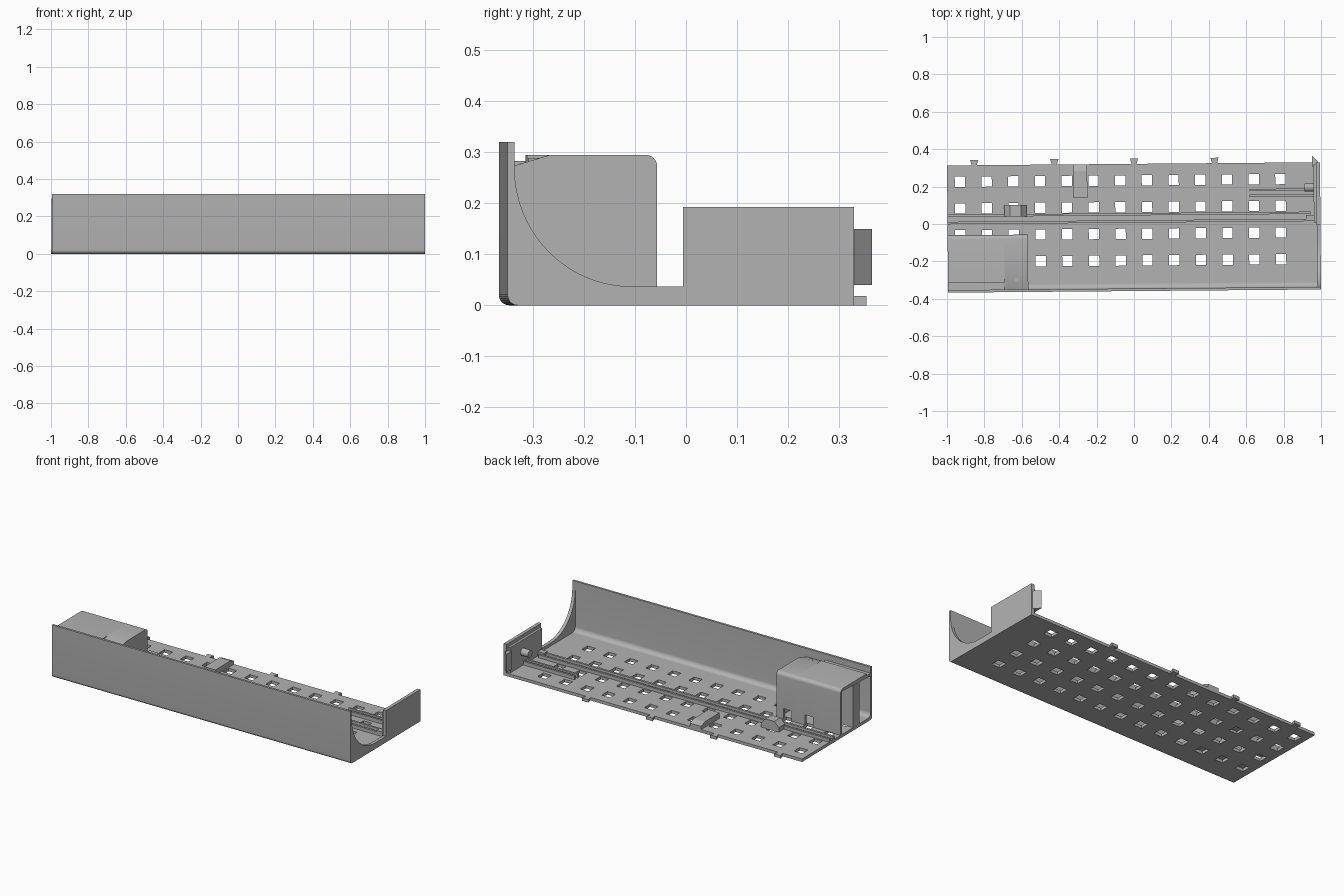
import bpy, bmesh, math
from mathutils import Matrix, Vector

cube = bpy.data.objects.get("Cube")
if cube:
    bpy.data.objects.remove(cube, do_unlink=True)

# Single grey plastic
GREY = (0.45, 0.45, 0.45, 1)
plastic = bpy.data.materials.new("grey_plastic")
plastic.use_nodes = True
plastic.diffuse_color = GREY
plastic.node_tree.nodes["Principled BSDF"].inputs["Base Color"].default_value = GREY

SKEW = Matrix.Rotation(0.0085, 4, 'Z')   # the whole tray sits slightly turned
END = 0.997                              # half length
FLOOR = 0.018                            # floor thickness
FRONT, BACK, INNER = -0.3585, 0.3215, -0.345


def finish(name, bm):
    bmesh.ops.recalc_face_normals(bm, faces=bm.faces)
    bm.transform(SKEW)
    mesh = bpy.data.meshes.new(name)
    bm.to_mesh(mesh)
    bm.free()
    mesh.materials.append(plastic)
    obj = bpy.data.objects.new(name, mesh)
    bpy.context.collection.objects.link(obj)
    return obj


def extrude(name, points, start, end, axis='X'):
    """Extrude a closed profile: (y, z) along X or (x, y) along Z."""
    bm = bmesh.new()
    place = (lambda a, b: (start, a, b)) if axis == 'X' else (lambda a, b: (a, b, start))
    face = bm.faces.new([bm.verts.new(place(a, b)) for a, b in points])
    grown = bmesh.ops.extrude_face_region(bm, geom=[face])["geom"]
    step = Vector((end - start, 0, 0)) if axis == 'X' else Vector((0, 0, end - start))
    bmesh.ops.translate(bm, vec=step, verts=[v for v in grown if isinstance(v, bmesh.types.BMVert)])
    return finish(name, bm)


def box(name, x0, x1, y0, y1, z0, z1):
    return extrude(name, [(y0, z0), (y1, z0), (y1, z1), (y0, z1)], x0, x1)


def arc(cy, cz, ry, rz, a0, a1, steps=8):
    angles = [math.radians(a0 + (a1 - a0) * i / steps) for i in range(steps + 1)]
    return [(cy + ry * math.cos(a), cz + rz * math.sin(a)) for a in angles]


def smooth(obj):
    bpy.ops.object.select_all(action='DESELECT')
    obj.select_set(True)
    bpy.context.view_layer.objects.active = obj
    bpy.ops.object.shade_smooth_by_angle(angle=math.radians(30))


# Perforated floor: a grid of cells with the hole cells left out
HOLE, PITCH = 0.0275, 0.1428
columns = [-0.072 + PITCH * i for i in range(-6, 7)]
rows = [-0.195 + PITCH * i for i in range(4)]


def cuts(first, centres, last):
    return [first] + [c + s for c in centres for s in (-HOLE, HOLE)] + [last]


xs, ys = cuts(-END, columns, END), cuts(FRONT + 0.04, rows, BACK)
bm = bmesh.new()
grid = [[bm.verts.new((x, y, 0)) for y in ys] for x in xs]
for i in range(len(xs) - 1):
    for j in range(len(ys) - 1):
        if not (i % 2 and j % 2):
            bm.faces.new((grid[i][j], grid[i + 1][j], grid[i + 1][j + 1], grid[i][j + 1]))
grown = bmesh.ops.extrude_face_region(bm, geom=bm.faces[:])["geom"]
bmesh.ops.translate(bm, vec=(0, 0, FLOOR), verts=[v for v in grown if isinstance(v, bmesh.types.BMVert)])
finish("perforated_floor", bm)

# Front wall with rounded foot and inner fillet
wall = [(FRONT + 0.04, 0)] + arc(FRONT + 0.02, 0.02, 0.02, 0.02, 270, 180)
wall += [(FRONT, 0.32), (INNER, 0.32)]
wall += arc(FRONT + 0.04, FLOOR + 0.027, 0.0265, 0.027, 180, 270)
smooth(extrude("front_wall", wall, -END, END))

# End plate with the curved cut-away and raised block
plate = [(FRONT + 0.02, 0), (FRONT + 0.006, 0.01), (INNER, 0.27)]
plate += arc(-0.115, 0.27, 0.23, 0.233, 180, 270, 20)[1:]
plate += [(-0.014, 0.037), (-0.014, 0.193), (BACK, 0.193), (BACK, 0)]
smooth(extrude("end_plate", plate, 0.977, END))
box("end_inner_panel", 0.962, 0.977, 0.0, BACK - 0.012, FLOOR, 0.172)

# Latch hook on the back of the end plate
extrude("latch_hook", [(0.955, 0.30), (0.955, 0.357), (0.988, BACK), (0.988, 0.30)], 0.04, 0.15, 'Z')

# Round peg on the inner side of the end plate
bm = bmesh.new()
bmesh.ops.create_cone(bm, cap_ends=True, segments=24, radius1=0.022, radius2=0.022, depth=0.05,
                      matrix=Matrix.Translation((0.938, 0.187, 0.1)) @ Matrix.Rotation(math.pi / 2, 4, 'Y'))
smooth(finish("end_peg", bm))

# Compartment: open at the outer end, closed at the inner end
BX0, BX1, BX2 = -END, -0.695, -0.568
SIDE = -0.052
corner = arc(SIDE - 0.022, 0.273, 0.022, 0.022, 90, 0)
inside = [(SIDE - 0.016, FLOOR), (SIDE - 0.016, 0.279), (INNER, 0.267)]
ledge = [(INNER, 0.283), (-0.306, 0.283), (-0.306, 0.295)]
shell = extrude("compartment_shell", ledge + corner + [(SIDE, FLOOR)] + inside, BX0, BX1)
slope = [(INNER, 0.27), (-0.262, 0.295)]
lower = [(SIDE - 0.016, FLOOR), (SIDE - 0.016, 0.279), (-0.262, 0.279), (INNER, 0.254)]
inner_shell = extrude("compartment_sloped_end", slope + corner + [(SIDE, FLOOR)] + lower, BX1, BX2)
extrude("compartment_end_wall", slope + corner + [(SIDE, FLOOR), (INNER, FLOOR)], BX2 - 0.015, BX2)
box("compartment_divider", BX0, BX2 - 0.015, -0.235, -0.175, FLOOR, 0.272)

# Windows through the compartment side, above the floor holes
for part, x in ((shell, columns[1]), (inner_shell, columns[2])):
    cutter = box("window_cutter", x - HOLE, x + HOLE, SIDE - 0.03, SIDE + 0.02, 0, 0.08)
    cutter.hide_render = True
    cutter.hide_viewport = True
    mod = part.modifiers.new("window", 'BOOLEAN')
    mod.operation, mod.object, mod.solver = 'DIFFERENCE', cutter, 'EXACT'
for part in (shell, inner_shell):
    smooth(part)

# Small screw boss on the sloped end
bm = bmesh.new()
bmesh.ops.create_cone(bm, cap_ends=True, segments=16, radius1=0.012, radius2=0.012, depth=0.012,
                      matrix=Matrix.Translation((-0.63, -0.293, 0.283)))
finish("slope_screw", bm)

# Long cable channel and the short rails
for side, y0, y1 in (("front", 0.007, 0.02), ("back", 0.046, 0.058)):
    box("channel_rib_" + side, -END, 0.945, y0, y1, FLOOR - 0.005, 0.038)
box("channel_bed", -END, 0.945, 0.02, 0.046, FLOOR - 0.005, 0.024)
box("channel_stop", 0.92, 0.962, 0.007, 0.04, FLOOR - 0.005, 0.045)
for side, y0, y1 in (("front", 0.14, 0.152), ("back", 0.17, 0.182)):
    box("short_rail_" + side, 0.62, 0.962, y0, y1, FLOOR - 0.005, 0.04)

# Raised clip at the back edge
clip = [(0.142, FLOOR), (0.142, 0.052), (0.285, 0.052), (BACK, 0.038), (BACK, 0.008)]
extrude("edge_clip", clip, -0.322, -0.248)

# Faceted block beside the channel
bm = bmesh.new()
bmesh.ops.create_cube(bm, size=1, matrix=Matrix.Translation((-0.633, 0.076, 0.045))
                      @ Matrix.Diagonal((0.12, 0.06, 0.06, 1)))
tops = [e for e in bm.edges if all(v.co.z > 0.07 for v in e.verts)
        and abs(e.verts[0].co.x - e.verts[1].co.x) < 0.01]
bmesh.ops.bevel(bm, geom=tops, offset=0.03, segments=1, affect='EDGES')
finish("faceted_block", bm)

# Dovetail tabs along the back edge
for number, x in enumerate((-0.852, -0.423, 0.003, 0.433)):
    tab = [(x - 0.012, BACK - 0.005), (x + 0.012, BACK - 0.005), (x + 0.022, BACK + 0.029), (x - 0.022, BACK + 0.029)]
    extrude(f"back_tab_{number + 1}", tab, 0, FLOOR, 'Z')
